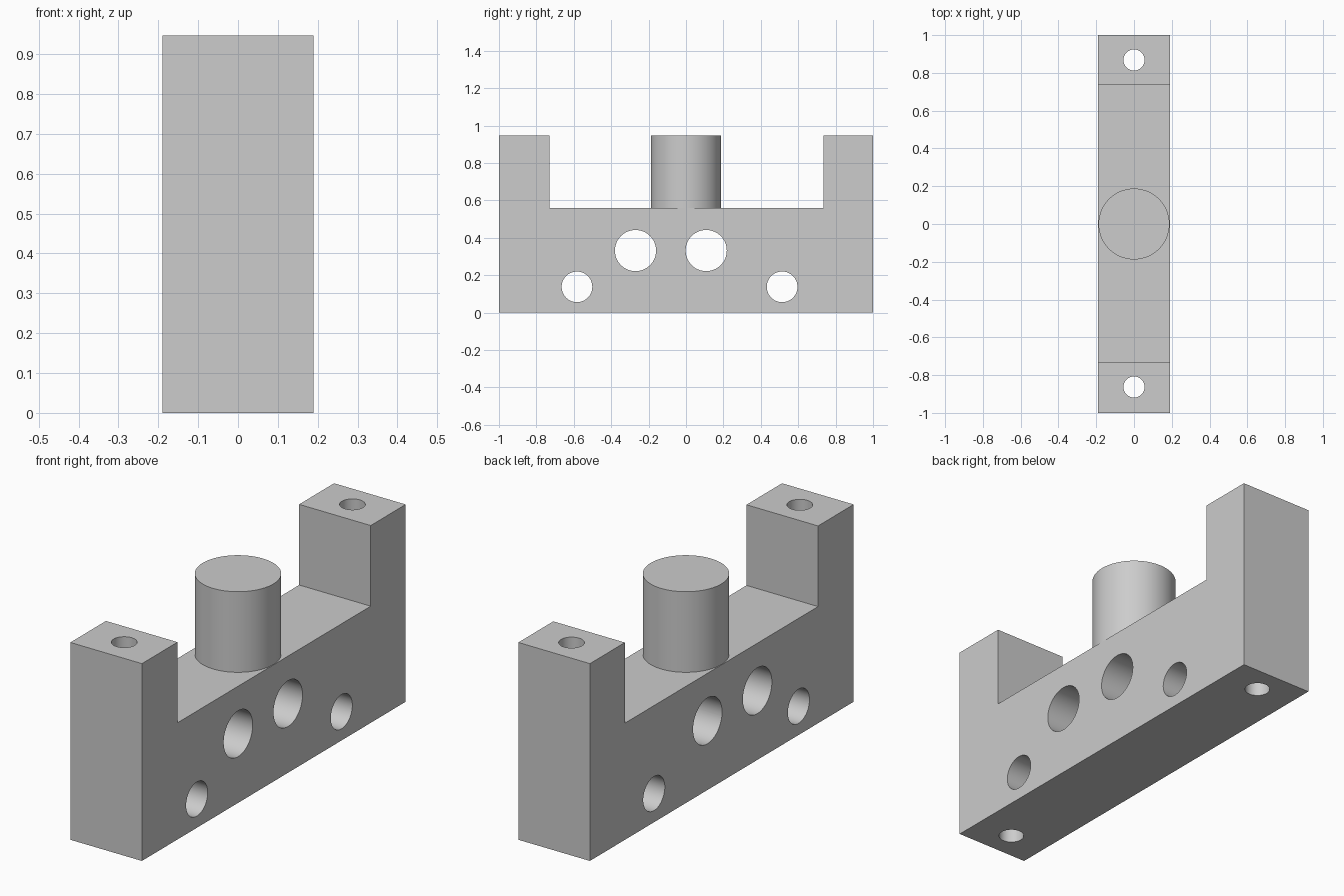
import bpy, bmesh, math

cube = bpy.data.objects.get("Cube")
if cube:
    bpy.data.objects.remove(cube, do_unlink=True)

grey = bpy.data.materials.new("plain grey")
grey.use_nodes = True
COLOUR = (0.604, 0.604, 0.604, 1)
grey.diffuse_color = COLOUR
grey.node_tree.nodes["Principled BSDF"].inputs["Base Color"].default_value = COLOUR

HALF_W, HEIGHT, FLOOR = 0.19, 0.947, 0.56


def cylinder(name, radius, depth, location, rotation=(0, 0, 0)):
    bpy.ops.mesh.primitive_cylinder_add(vertices=64, radius=radius, depth=depth,
                                        location=location, rotation=rotation)
    obj = bpy.context.object
    obj.name = name
    obj.data.materials.append(grey)
    return obj


def smooth(obj):
    bpy.ops.object.select_all(action='DESELECT')
    obj.select_set(True)
    bpy.context.view_layer.objects.active = obj
    bpy.ops.object.shade_smooth_by_angle(angle=math.radians(30))


# U-shaped bracket: side profile extruded across the width
profile = [(-1, 0), (1, 0), (1, HEIGHT), (0.735, HEIGHT),
           (0.735, FLOOR), (-0.73, FLOOR), (-0.73, HEIGHT), (-1, HEIGHT)]
bm = bmesh.new()
face = bm.faces.new([bm.verts.new((-HALF_W, y, z)) for y, z in profile])
extruded = bmesh.ops.extrude_face_region(bm, geom=[face])["geom"]
bmesh.ops.translate(bm, vec=(2 * HALF_W, 0, 0),
                    verts=[v for v in extruded if isinstance(v, bmesh.types.BMVert)])
bmesh.ops.recalc_face_normals(bm, faces=bm.faces)
mesh = bpy.data.meshes.new("bracket")
bm.to_mesh(mesh)
bm.free()
mesh.materials.append(grey)
bracket = bpy.data.objects.new("bracket", mesh)
bpy.context.collection.objects.link(bracket)

# Cross holes (y, z, radius) and upright bolt holes through the posts
cutters = [cylinder("cross_hole_cutter", r, 1, (0, y, z), (0, math.pi / 2, 0))
           for y, z, r in [(-0.583, 0.138, 0.082), (-0.27, 0.332, 0.11),
                           (0.108, 0.332, 0.11), (0.514, 0.138, 0.082)]]
cutters += [cylinder("bolt_hole_cutter", 0.056, 3, (0, y, 0.5)) for y in (-0.863, 0.868)]

for cutter in cutters:
    cutter.hide_render = True
    cutter.hide_set(True)
    cut = bracket.modifiers.new("hole", 'BOOLEAN')
    cut.operation = 'DIFFERENCE'
    cut.solver = 'EXACT'
    cut.object = cutter

# Apply the cuts, then drop the cutters
bpy.ops.object.select_all(action='DESELECT')
bracket.select_set(True)
bpy.context.view_layer.objects.active = bracket
for cut in list(bracket.modifiers):
    bpy.ops.object.modifier_apply(modifier=cut.name)
for cutter in cutters:
    bpy.data.objects.remove(cutter, do_unlink=True)
smooth(bracket)

# Central peg standing on the bracket floor
peg = cylinder("peg", 0.188, HEIGHT - FLOOR + 0.02, (0, 0, (HEIGHT + FLOOR - 0.02) / 2))
smooth(peg)
